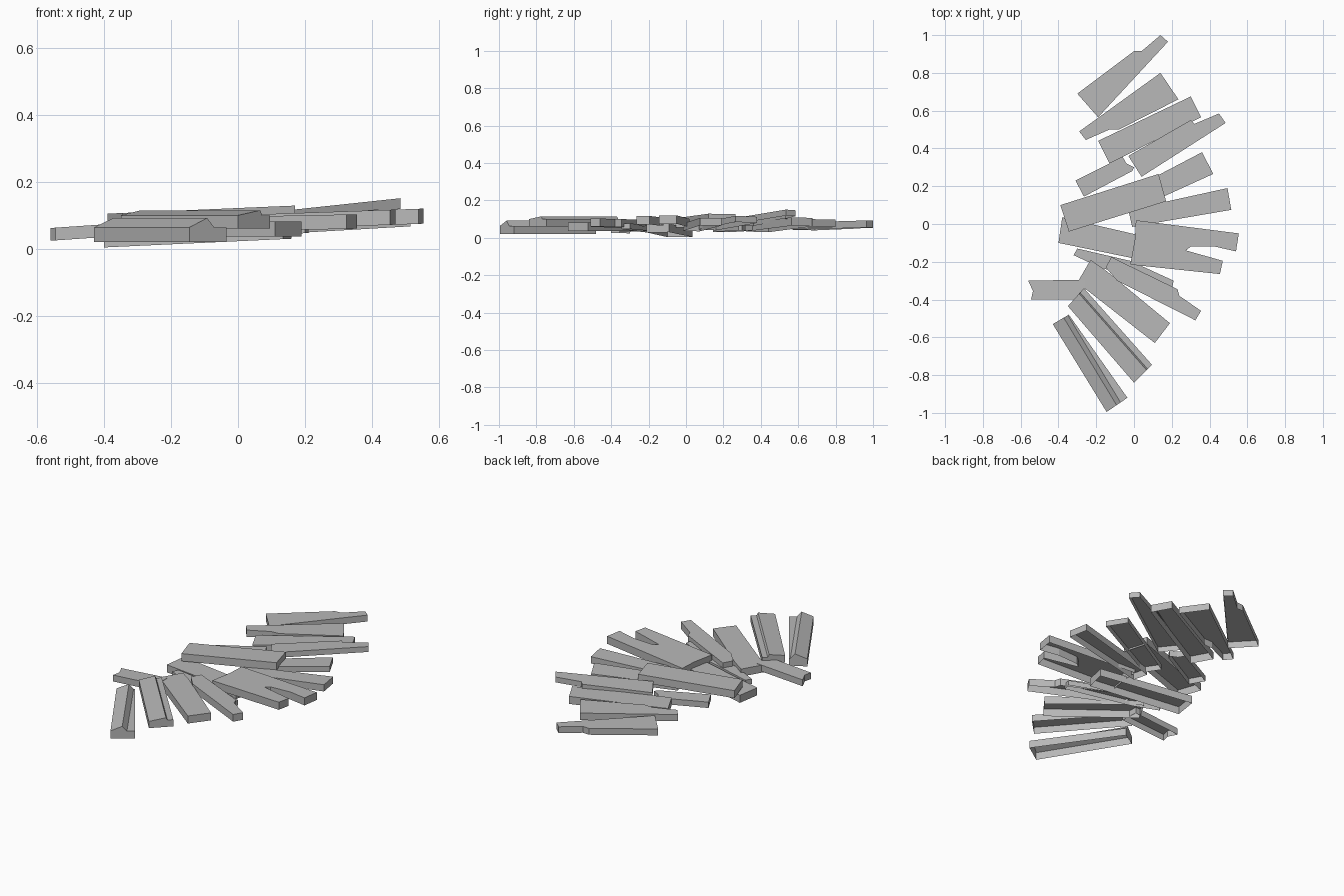
import bpy
import bmesh
from mathutils import Vector

cube = bpy.data.objects.get("Cube")
if cube:
    bpy.data.objects.remove(cube, do_unlink=True)

# Single weathered grey for every board
grey = bpy.data.materials.new("weathered_grey")
grey.use_nodes = True
colour = (0.48, 0.48, 0.48, 1)
grey.diffuse_color = colour
grey.node_tree.nodes["Principled BSDF"].inputs["Base Color"].default_value = colour


def finish(name, bm):
    """Turn a bmesh into a flat shaded object."""
    bmesh.ops.recalc_face_normals(bm, faces=bm.faces[:])
    mesh = bpy.data.meshes.new(name)
    bm.to_mesh(mesh)
    bm.free()
    mesh.materials.append(grey)
    obj = bpy.data.objects.new(name, mesh)
    bpy.context.collection.objects.link(obj)
    return obj


def plank(name, outline, left, right, thick=.045):
    """Board with a broken outline and an open underside, its height
    tilting from left to right."""
    xs = [x for x, y in outline]
    low, span = min(xs), max(xs) - min(xs)
    bm = bmesh.new()
    bottom, top = [], []
    for x, y in outline:
        z = left + (right - left) * (x - low) / span
        bottom.append(bm.verts.new((x, y, z)))
        top.append(bm.verts.new((x, y, z + thick)))
    for i in range(len(outline)):
        bm.faces.new((bottom[i - 1], bottom[i], top[i], top[i - 1]))
    bm.faces.new(top[::-1])
    return finish(name, bm)


def ridged_plank(name, ends, base, edge, peak):
    """Split board with an open underside: the top ramps up to a ridge, then
    drops to a ledge. Each end holds its corners and the ridge and foot."""
    bm = bmesh.new()
    loops = []
    for start, stop, ridge, foot in ends:
        section = [(0, base), (0, edge), (ridge, peak),
                   (foot, edge), (1, edge), (1, base)]
        a, b = Vector(start), Vector(stop)
        loops.append([bm.verts.new((*a.lerp(b, u), z)) for u, z in section])
    back, front = loops
    for i in range(len(back) - 1):
        bm.faces.new((back[i], back[i + 1], front[i + 1], front[i]))
    bm.faces.new(back[::-1])
    bm.faces.new(front)
    return finish(name, bm)


# Boards at the back of the path
plank("back_broken_plank",
      [(-.3, .69), (0, .915), (.04, .915), (.14, 1), (.18, .965), (-.19, .565)],
      left=.04, right=.055, thick=.038)
plank("back_second_plank",
      [(-.29, .49), (.14, .8), (.235, .66), (-.08, .5), (-.13, .5), (-.255, .445)],
      left=.045, right=.06, thick=.04)
plank("back_third_plank",
      [(-.19, .44), (.3, .675), (.355, .565), (-.13, .32)],
      left=.03, right=.065)
plank("back_raised_plank",
      [(-.03, .36), (.3, .55), (.32, .53), (.45, .585), (.485, .535), (.04, .25)],
      left=.064, right=.119, thick=.032)
plank("back_short_plank",
      [(-.31, .23), (-.06, .355), (-.04, .32), (0, .3), (-.01, .28), (-.265, .145)],
      left=.03, right=.04, thick=.035)

# Boards in the middle of the path
plank("middle_under_plank",
      [(-.06, .16), (.36, .38), (.42, .265), (-.01, .07)],
      left=.04, right=.085, thick=.033)
plank("middle_top_plank",
      [(-.39, .1), (.13, .265), (.17, .12), (-.345, -.04)],
      left=.06, right=.084)
plank("middle_side_plank",
      [(-.03, .075), (.495, .19), (.515, .075), (-.01, -.015)],
      left=.035, right=.067, thick=.04)
plank("middle_forked_plank",
      [(.01, .02), (.555, -.05), (.54, -.145), (.43, -.12), (.3, -.12),
       (.275, -.14), (.47, -.195), (.455, -.265), (-.02, -.215), (.005, -.08)],
      left=.055, right=.075)
plank("middle_low_plank",
      [(-.38, .035), (.16, -.09), (.135, -.21), (-.4, -.1)],
      left=.004, right=.03)
plank("middle_thin_plank",
      [(-.3, -.13), (-.02, -.195), (.21, -.3), (.2, -.345), (-.18, -.23),
       (-.32, -.165)],
      left=.025, right=.047, thick=.03)

# Boards at the front of the path
plank("front_notched_plank",
      [(-.12, -.175), (.23, -.345), (.24, -.38), (.355, -.46), (.325, -.51),
       (-.09, -.3), (-.15, -.23)],
      left=.05, right=.06, thick=.043)
plank("front_wide_plank",
      [(-.23, -.19), (-.15, -.245), (.19, -.525), (.11, -.63), (-.3, -.31)],
      left=.035, right=.037)
plank("front_short_plank",
      [(-.56, -.3), (-.26, -.295), (-.255, -.4), (-.545, -.4), (-.535, -.355)],
      left=.024, right=.045, thick=.038)
ridged_plank("front_upper_split_plank",
             [((-.35, -.435), (-.265, -.34), .7, .76),
              ((0, -.84), (.095, -.745), .7, .76)],
             base=.06, edge=.1, peak=.115)
ridged_plank("front_lower_split_plank",
             [((-.43, -.53), (-.345, -.48), .68, .94),
              ((-.145, -.995), (-.035, -.92), .48, .67)],
             base=.02, edge=.064, peak=.092)
